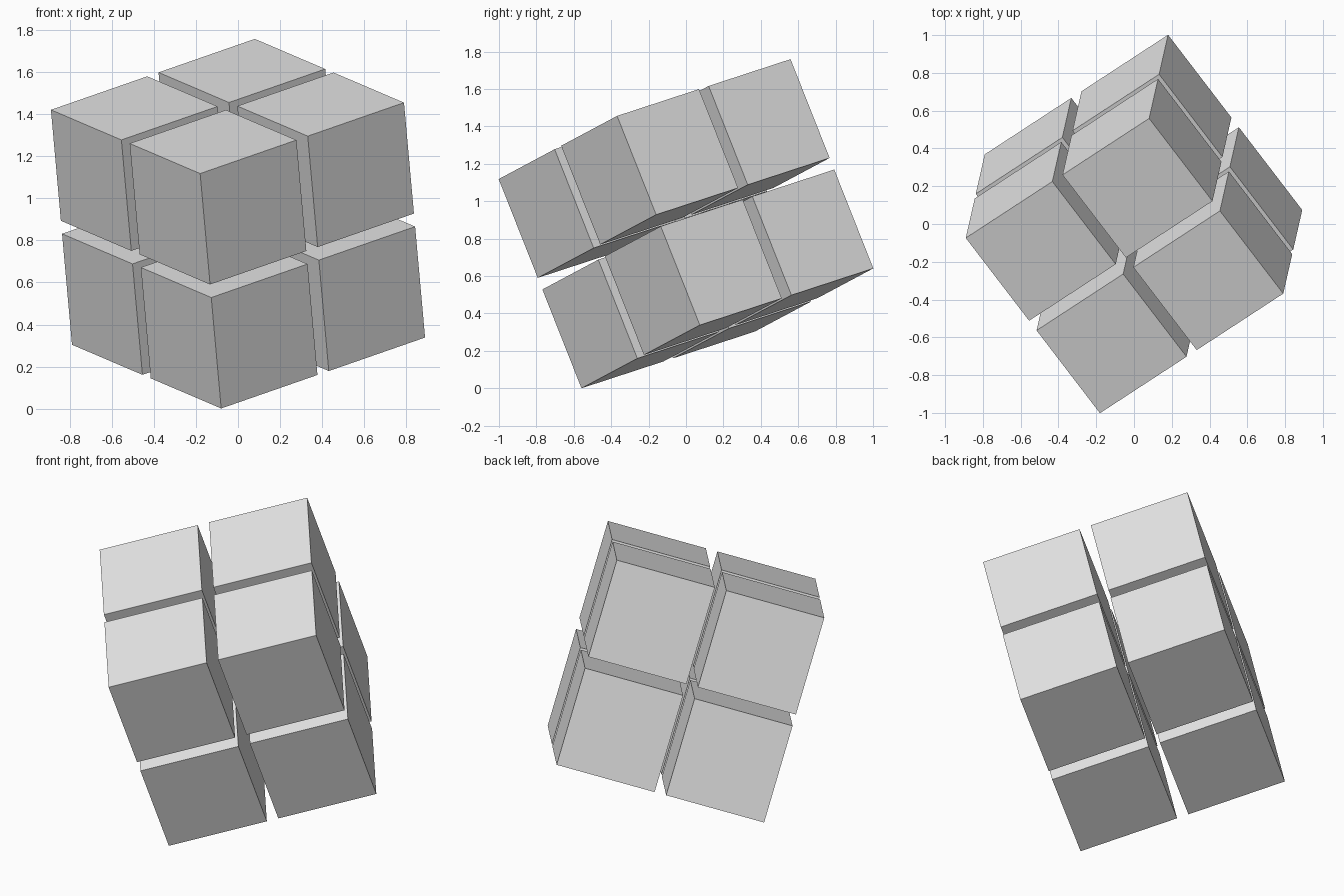
import bpy
from itertools import product
from mathutils import Vector, Matrix

default = bpy.data.objects.get("Cube")
if default:
    bpy.data.objects.remove(default, do_unlink=True)

SIDE = 0.57      # edge of one block
PITCH = 0.637    # block spacing, including the gap
CENTRE = Vector((0, 0, 0.88))

# Plain grey for every block
grey = bpy.data.materials.new("light_grey")
grey.use_nodes = True
grey.diffuse_color = (0.8, 0.8, 0.8, 1)
grey.node_tree.nodes["Principled BSDF"].inputs["Base Color"].default_value = (0.8, 0.8, 0.8, 1)

# Tilted frame of the whole stack
along = Vector((0.46, 0.30, 0.16)).normalized()
up = Vector((-0.05, -0.21, 0.525))
up = (up - along * up.dot(along)).normalized()
across = up.cross(along)
frame = Matrix((along, across, up)).transposed()

# Two by two by two blocks, separated by narrow gaps
names = (("left", "right"), ("front", "back"), ("lower", "upper"))
for i, j, k in product((0, 1), repeat=3):
    offset = Vector((i - 0.5, j - 0.5, k - 0.5)) * PITCH
    bpy.ops.mesh.primitive_cube_add(size=SIDE)
    block = bpy.context.object
    block.name = f"{names[2][k]}_{names[1][j]}_{('right', 'left')[i]}_block"
    block.matrix_world = Matrix.Translation(CENTRE + frame @ offset) @ frame.to_4x4()
    block.data.materials.append(grey)
